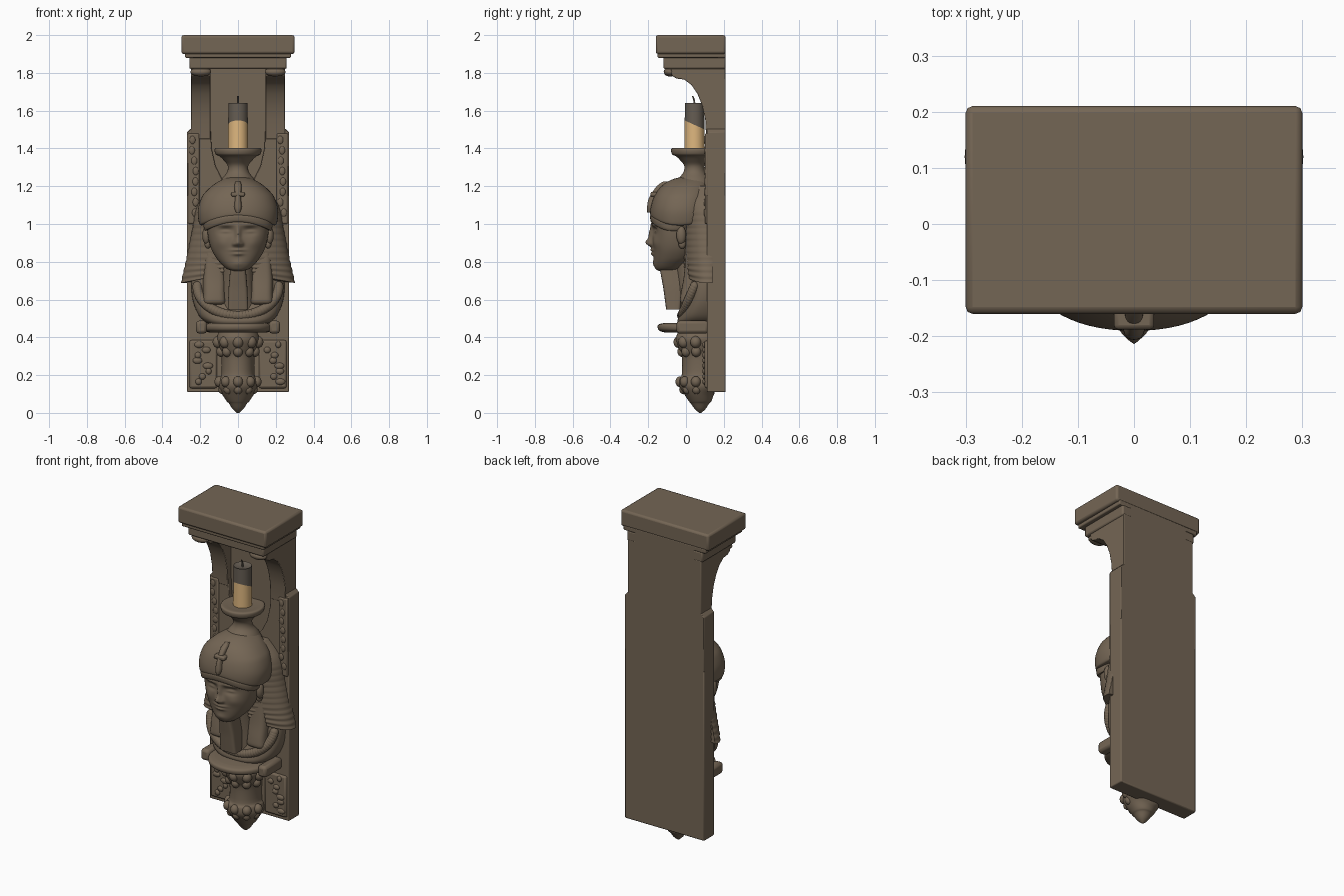
import bpy, bmesh, math, random
from mathutils import Vector, Matrix

random.seed(4)


def material(name, rgb):
    m = bpy.data.materials.new(name)
    m.diffuse_color = (*rgb, 1)
    return m


STONE = material("weathered_stone", (0.175, 0.132, 0.09))
WAX = material("pale_wax", (0.73, 0.47, 0.21))
SOOT = material("sooty_wax", (0.13, 0.108, 0.085))


def finish(name, bm, mats=(STONE,), bevel=0.0, angle=40):
    bmesh.ops.recalc_face_normals(bm, faces=bm.faces)
    me = bpy.data.meshes.new(name)
    bm.to_mesh(me)
    bm.free()
    ob = bpy.data.objects.new(name, me)
    bpy.context.collection.objects.link(ob)
    for m in mats:
        me.materials.append(m)
    if bevel:
        mod = ob.modifiers.new("soft_edges", 'BEVEL')
        mod.width, mod.segments = bevel, 2
    bpy.ops.object.select_all(action='DESELECT')
    ob.select_set(True)
    bpy.context.view_layer.objects.active = ob
    bpy.ops.object.shade_smooth_by_angle(angle=math.radians(angle))
    return ob


def box(name, x0, x1, y0, y1, z0, z1, bevel=0.006):
    bm = bmesh.new()
    size = Matrix.Diagonal((x1 - x0, y1 - y0, z1 - z0, 1))
    mid = Matrix.Translation(((x0 + x1) / 2, (y0 + y1) / 2, (z0 + z1) / 2))
    bmesh.ops.create_cube(bm, size=1, matrix=mid @ size)
    return finish(name, bm, bevel=bevel)


def prism(name, a, b, pts, place, bevel=0.004):
    """Extrude a 2D profile from a to b; place(u, v, w) gives the 3D point."""
    bm = bmesh.new()
    f = bm.faces.new([bm.verts.new(place(u, v, a)) for u, v in pts])
    ext = bmesh.ops.extrude_face_region(bm, geom=[f])
    shift = Vector(place(0, 0, b)) - Vector(place(0, 0, a))
    bmesh.ops.translate(bm, vec=shift, verts=[v for v in ext['geom'] if isinstance(v, bmesh.types.BMVert)])
    return finish(name, bm, bevel=bevel)


def blobs(name, items):
    """Merged ellipsoids: (centre, radii)."""
    bm = bmesh.new()
    for c, r in items:
        bmesh.ops.create_uvsphere(bm, u_segments=20, v_segments=12, radius=1,
                                  matrix=Matrix.Translation(c) @ Matrix.Diagonal((*r, 1)))
    return finish(name, bm)


def loft(name, keys, segs=48, sub=5, p=2.0, ymax=9, cx=0, deform=None, smooth=True, angle=40):
    """Stack of oval rings; keys are (z, half width, front y, back y)."""
    rings = []
    for i in range(len(keys) - 1):
        k = [keys[max(i - 1, 0)], keys[i], keys[i + 1], keys[min(i + 2, len(keys) - 1)]]
        for j in range(sub):
            t = j / sub
            row = []
            for a, b, c, d in zip(*k):
                lin = b + (c - b) * t
                cat = 0.5 * (2 * b + (c - a) * t + (2 * a - 5 * b + 4 * c - d) * t * t
                             + (3 * b - a - 3 * c + d) * t ** 3)
                row.append(cat if smooth else lin)
            rings.append(row)
    rings.append(keys[-1])
    bm = bmesh.new()
    loops = []
    for z, rx, yf, yb in rings:
        ring = []
        for s in range(segs):
            a = math.tau * s / segs
            c, n = math.cos(a), math.sin(a)
            x = cx + rx * math.copysign(abs(c) ** (2 / p), c)
            y = (yf + yb) / 2 + (yb - yf) / 2 * math.copysign(abs(n) ** (2 / p), n)
            co = (x, min(y, ymax), z)
            ring.append(bm.verts.new(deform(*co) if deform else co))
        loops.append(ring)
    for lo, hi in zip(loops, loops[1:]):
        for s in range(segs):
            t = (s + 1) % segs
            bm.faces.new((lo[s], lo[t], hi[t], hi[s]))
    bm.faces.new(loops[0])
    bm.faces.new(loops[-1])
    return finish(name, bm, angle=angle)


def turned(name, prof, cy, segs=40):
    return loft(name, [(z, r, cy - r, cy + r) for z, r in prof], segs, 4)


# Wall slab, niche back and cornice
box("back_slab", -0.27, 0.27, 0.11, 0.21, 0.11, 1.2)
box("niche_back", -0.2, 0.2, 0.14, 0.21, 1.15, 1.9, 0)
box("cornice", -0.3, 0.3, -0.16, 0.21, 1.9, 2.0, 0.012)
box("cornice_step", -0.28, 0.28, -0.15, 0.21, 1.88, 1.91)
box("lintel", -0.258, 0.258, -0.12, 0.21, 1.82, 1.885, 0.01)

bracket = [(0.21, 1.45), (0.107, 1.45), (0.102, 1.55), (0.085, 1.63), (0.06, 1.69), (0.03, 1.735),
           (-0.01, 1.765), (-0.05, 1.77), (-0.075, 1.785), (-0.08, 1.83), (0.21, 1.83)]
post = [(0.27, 1.15), (0.27, 1.485), (0.25, 1.505), (0.145, 1.505), (0.14, 1.4), (0.12, 1.31),
        (0.085, 1.24), (0.05, 1.2), (0.05, 1.15)]
for s, side in ((-1, "left"), (1, "right")):
    # Side posts, curved brackets and carved friezes
    prism(side + "_post", 0.11, 0.21, [(s * u, v) for u, v in post], lambda u, v, w: (u, w, v))
    prism(side + "_bracket", s * 0.145, s * 0.25, bracket, lambda u, v, w: (w, u, v))
    blobs(side + "_bracket_scroll", [((s * 0.197, -0.085, 1.805), (0.055, 0.033, 0.024))])
    x0, x1 = sorted((s * 0.205, s * 0.265))
    box(side + "_frieze", x0, x1, 0.1, 0.13, 1.0, 1.48, 0.008)
    blobs(side + "_frieze_carving", [((s * random.uniform(0.222, 0.246), 0.102, 1.06 + i * 0.055),
                                      (0.016, 0.008, 0.022)) for i in range(8)])
    # Lower relief panels
    x0, x1 = sorted((s * 0.11, s * 0.258))
    box(side + "_panel", x0, x1, 0.098, 0.13, 0.13, 0.385, 0.012)
    blobs(side + "_panel_carving", [((s * random.uniform(0.14, 0.23), 0.099, 0.165 + i * 0.028),
                                     (random.uniform(0.014, 0.028), 0.012, 0.017)) for i in range(8)])
    # Ears, front cloth folds, shelf ends
    blobs(side + "_ear", [((s * 0.167, -0.025, 0.94), (0.022, 0.026, 0.048)),
                          ((s * 0.16, -0.02, 0.895), (0.017, 0.02, 0.026))])
    loft(side + "_cloth_fold", [(0.57, 0.05, 0.0, 0.12), (0.585, 0.062, -0.03, 0.12), (0.63, 0.06, -0.028, 0.12),
                                (0.72, 0.06, -0.012, 0.12), (0.85, 0.05, 0.0, 0.12)], 32, 4, 3.5, cx=s * 0.125)
    x0, x1 = sorted((s * 0.165, s * 0.222))
    box(side + "_shelf_end", x0, x1, -0.05, 0.12, 0.42, 0.488, 0.016)


# Face with sculpted features: (x, z, x spread, z spread, push)
features = [(0, 0.9, 0.022, 0.022, -0.03), (0, 0.945, 0.013, 0.045, -0.02), (0, 0.862, 0.034, 0.008, -0.012),
            (0, 0.842, 0.028, 0.009, -0.012), (0, 0.79, 0.03, 0.018, -0.006)]
for s in (-1, 1):
    features += [(s * 0.062, 0.963, 0.036, 0.02, 0.02), (s * 0.064, 0.96, 0.026, 0.009, -0.012),
                 (s * 0.066, 0.995, 0.045, 0.009, -0.007), (s * 0.085, 0.9, 0.035, 0.03, -0.007),
                 (s * 0.02, 0.893, 0.009, 0.01, -0.01)]


def sculpt(x, y, z):
    if y < 0:
        y += sum(d * math.exp(-((x - fx) / sx) ** 2 - ((z - fz) / sz) ** 2) for fx, fz, sx, sz, d in features)
    return x, y, z


loft("face", [(0.752, 0.03, -0.145, -0.08), (0.762, 0.058, -0.16, -0.03), (0.785, 0.085, -0.168, 0.0),
              (0.82, 0.115, -0.172, 0.04), (0.87, 0.142, -0.175, 0.06), (0.93, 0.158, -0.177, 0.06),
              (1.0, 0.165, -0.18, 0.06), (1.07, 0.165, -0.18, 0.06)], 160, 13, 2.2, deform=sculpt, angle=80)
loft("neck", [(0.5, 0.1, -0.03, 0.12), (0.7, 0.085, -0.05, 0.12), (0.85, 0.085, -0.07, 0.12)], 32)


# Headdress: rounded cap dipping at the sides, brow band, ribbed side flaps
def dip(x, y, z):
    return x, y, z - max(0, (1.15 - z)) * 0.45 * min(1, (x / 0.2) ** 2)


loft("headdress_cap", [(1.035, 0.165, -0.15, 0.1), (1.04, 0.195, -0.18, 0.12), (1.055, 0.208, -0.19, 0.14),
                       (1.1, 0.212, -0.184, 0.14), (1.15, 0.188, -0.166, 0.14), (1.2, 0.14, -0.13, 0.13),
                       (1.235, 0.085, -0.075, 0.12), (1.252, 0.04, -0.01, 0.09)], 72, 5, 2.25, deform=dip)
loft("brow_band", [(1.01, 0.168, -0.175, 0.05), (1.015, 0.178, -0.187, 0.05), (1.045, 0.183, -0.19, 0.05),
                   (1.05, 0.17, -0.18, 0.05)], 64, 3, 2.2, deform=dip)


def rib(x, y, z):
    k = 1 + 0.02 * math.sin(z * math.tau / 0.034) * (z < 1.08)
    return x * (1 + (k - 1) * 0.3), 0.12 + (y - 0.12) * k, z


def flap_edge(x, y, z):
    # lower hem rises toward the middle
    x, y, z = rib(x, y, z)
    return x, y, z + max(0, 0.8 - z) * 0.5 * (1 - min(1, abs(x) / 0.3))


loft("headdress_flaps", [(0.688, 0.3, -0.0, 0.24), (0.71, 0.297, -0.008, 0.248), (0.8, 0.277, -0.015, 0.25),
                         (0.95, 0.246, -0.02, 0.25), (1.1, 0.214, -0.03, 0.25), (1.2, 0.13, -0.02, 0.25)],
     80, 14, 2.2, 0.14, deform=flap_edge, angle=60)
# Brow ornament and false beard
loft("brow_ornament", [(1.06, 0.012, -0.205, -0.1), (1.09, 0.022, -0.206, -0.1), (1.14, 0.016, -0.195, -0.1),
                       (1.2, 0.02, -0.155, -0.08), (1.225, 0.012, -0.12, -0.06)], 24, 4, 3)
box("ornament_bar", -0.036, 0.036, -0.188, -0.13, 1.145, 1.17, 0.008)
loft("beard", [(0.548, 0.054, -0.105, -0.03), (0.66, 0.05, -0.12, -0.015), (0.78, 0.04, -0.142, 0.0)],
     32, 5, 6, smooth=False)

# Bust with a rounded collar
loft("bust", [(0.455, 0.12, -0.02, 0.2), (0.48, 0.17, -0.045, 0.2), (0.52, 0.21, -0.035, 0.2),
              (0.6, 0.24, -0.005, 0.2), (0.7, 0.245, 0.01, 0.2), (0.78, 0.22, 0.02, 0.2)], 56, 5, 2.6, 0.15)
collar = []
for i in range(41):
    a = math.pi * i / 40
    collar.append(((0.215 * math.cos(a), 0.045 - 0.068 * math.sin(a), 0.67 - 0.155 * math.sin(a)),
                   (0.026, 0.024, 0.026)))
blobs("collar", collar)

# Oval shelf
loft("shelf", [(0.425, 0.15, -0.11, 0.23), (0.435, 0.178, -0.14, 0.26), (0.45, 0.186, -0.15, 0.27),
               (0.468, 0.18, -0.145, 0.265), (0.477, 0.15, -0.11, 0.23)], 56, 4, 2.2, 0.15)

# Lower column with leafy bulges and pointed finial
loft("column", [(0.0, 0.006, 0.07, 0.08), (0.02, 0.028, 0.047, 0.103), (0.05, 0.048, 0.025, 0.123),
                (0.062, 0.06, 0.015, 0.135), (0.1, 0.085, -0.01, 0.15), (0.14, 0.105, -0.035, 0.19),
                (0.18, 0.1, -0.035, 0.19), (0.205, 0.088, -0.022, 0.19), (0.3, 0.088, -0.022, 0.19),
                (0.34, 0.1, -0.038, 0.19), (0.39, 0.115, -0.055, 0.2), (0.43, 0.1, -0.04, 0.19)], 56, 4, 2.1, 0.15)
leaves = []
for zc, r, size in ((0.165, 0.1, 0.026), (0.125, 0.082, 0.024), (0.375, 0.107, 0.029), (0.325, 0.09, 0.026)):
    for i in range(-2, 3):
        a = math.radians(i * 40)
        leaves.append(((r * math.sin(a), 0.07 - r * math.cos(a), zc), (size, size, size * 1.1)))
blobs("column_leaves", leaves)

# Candle cup
turned("candle_cup", [(1.2, 0.11), (1.24, 0.085), (1.275, 0.058), (1.31, 0.055), (1.34, 0.078), (1.36, 0.1),
                      (1.368, 0.118), (1.39, 0.124), (1.402, 0.116), (1.4, 0.08)], 0.045)

# Candle: pale below a slanted line, sooty above
bm = bmesh.new()
bmesh.ops.create_cone(bm, cap_ends=True, segments=32, radius1=0.053, radius2=0.051, depth=0.25,
                      matrix=Matrix.Translation((0, 0.045, 1.515)))
top = max(bm.faces, key=lambda f: f.calc_center_median().z)
bmesh.ops.inset_individual(bm, faces=[top], thickness=0.012, depth=-0.008)
normal, origin = Vector((0, 0.45, 1)), Vector((0, 0, 1.545))
bmesh.ops.bisect_plane(bm, geom=bm.verts[:] + bm.edges[:] + bm.faces[:], plane_co=origin, plane_no=normal)
for f in bm.faces:
    f.material_index = int((f.calc_center_median() - origin).dot(normal) > 0)
finish("candle", bm, (WAX, SOOT))
wick = loft("wick", [(1.62, 0.005, 0.04, 0.05), (1.655, 0.005, 0.038, 0.048), (1.678, 0.004, 0.03, 0.038)], 10)
wick.data.materials[0] = SOOT
